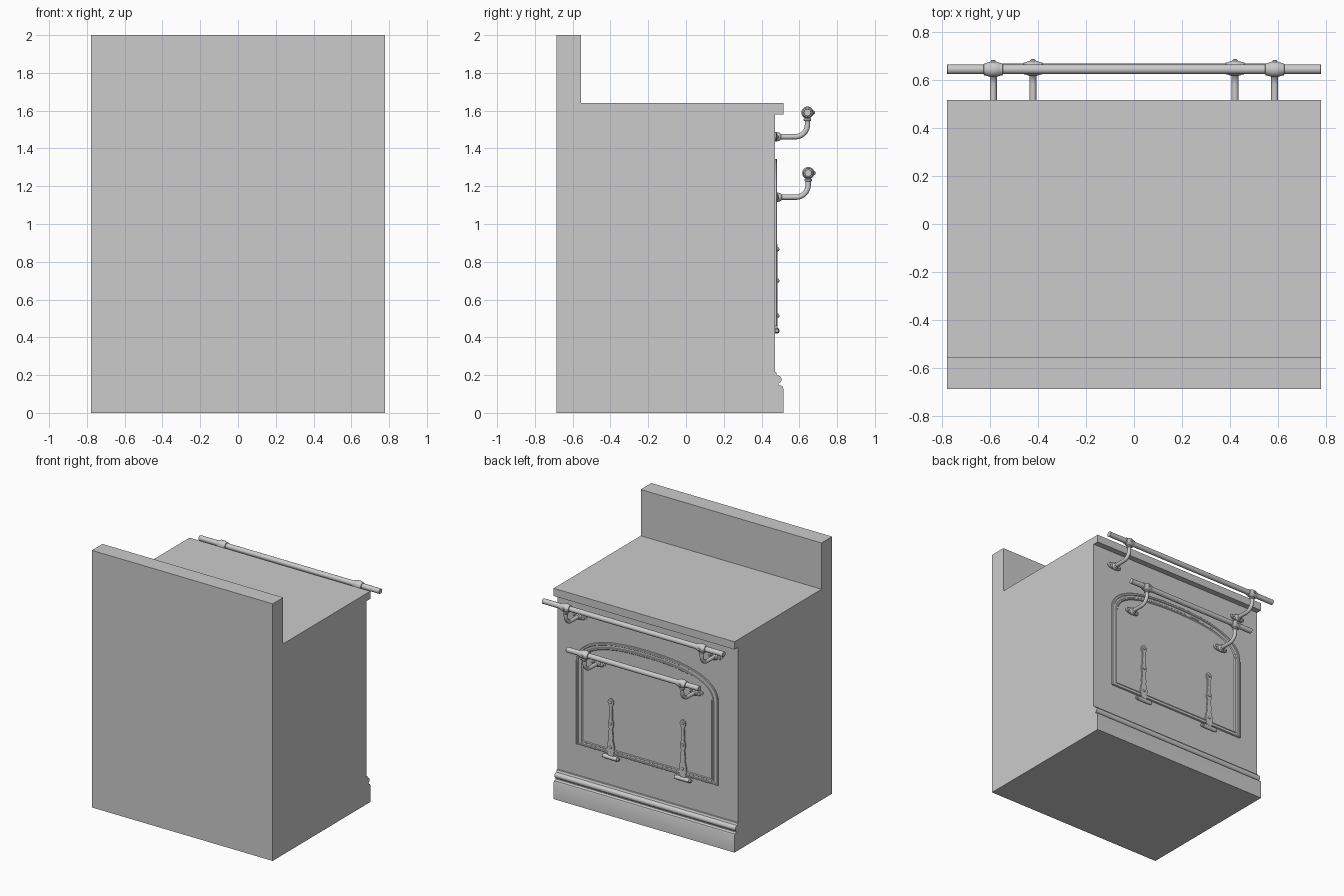
import bpy, bmesh, math
from mathutils import Vector, Matrix

if "Cube" in bpy.data.objects:
    bpy.data.objects.remove(bpy.data.objects["Cube"])


def finish(name, bm, smooth=True):
    bmesh.ops.recalc_face_normals(bm, faces=bm.faces)
    me = bpy.data.meshes.new(name)
    bm.to_mesh(me)
    bm.free()
    ob = bpy.data.objects.new(name, me)
    bpy.context.collection.objects.link(ob)
    bpy.ops.object.select_all(action='DESELECT')
    ob.select_set(True)
    bpy.context.view_layer.objects.active = ob
    if smooth:
        bpy.ops.object.shade_smooth_by_angle(angle=math.radians(35))
    return ob


def extrude(name, pts, vec):
    bm = bmesh.new()
    face = bm.faces.new([bm.verts.new(p) for p in pts])
    new = bmesh.ops.extrude_face_region(bm, geom=[face])['geom']
    bmesh.ops.translate(bm, vec=vec, verts=[v for v in new if isinstance(v, bmesh.types.BMVert)])
    return finish(name, bm)


def lathe(name, profile, loc, axis, scale=(1, 1, 1), n=20):
    """Revolve (radius, height) pairs around an axis, with flat caps."""
    bm = bmesh.new()
    rot = Vector((0, 0, 1)).rotation_difference(Vector(axis)).to_matrix()
    size = Matrix.Diagonal(scale)
    rings = [[bm.verts.new(size @ rot @ Vector((r * math.cos(2 * math.pi * i / n),
              r * math.sin(2 * math.pi * i / n), h)) + Vector(loc)) for i in range(n)]
             for r, h in profile]
    for a, b in zip(rings, rings[1:]):
        for i in range(n):
            bm.faces.new((a[i], a[(i + 1) % n], b[(i + 1) % n], b[i]))
    bm.faces.new(rings[0])
    bm.faces.new(rings[-1])
    return finish(name, bm)


def dome(name, r, loc):
    return lathe(name, [(r, -0.004), (r, r * 0.2), (r * 0.8, r * 0.6), (r * 0.3, r * 0.85)],
                 loc, (0, 1, 0), n=14)


X = Vector((1, 0, 0))

# Stove body: splashback, overhanging top and moulded plinth in one side profile
profile = [(-.685, 0), (.515, 0), (.515, .13), (.51, .142), (.49, .148), (.49, .155)]
profile += [(.484 + .022 * math.cos(t), .177 + .022 * math.sin(t))
            for t in [math.radians(a) for a in range(-70, 91, 20)]]
profile += [(.48, .205), (.478, .215), (.47, .217), (.47, 1.58), (.515, 1.58), (.515, 1.64),
            (-.555, 1.64), (-.555, 2), (-.685, 2)]
extrude('stove_body', [(-.778, y, z) for y, z in profile], X * 1.556)


# Arched oven door: nested outlines step inwards to form the moulded frame
def outline(inset, n=40):
    a, b, spring, power = .61 - inset, .245 - inset, 1.10, 2.4
    pts = [(a, .46 + inset * .7)]
    for i in range(n + 1):
        t = math.pi * i / n
        c, s = math.cos(t), max(math.sin(t), 0)
        pts.append((math.copysign(abs(c) ** (2 / power), c) * a, spring + b * s ** (2 / power)))
    return pts + [(-a, .46 + inset * .7)]


bm = bmesh.new()
steps = [(0, .465), (0, .479), (.004, .483), (.016, .483), (.02, .478), (.036, .478),
         (.04, .482), (.05, .482), (.056, .475)]
loops = [[bm.verts.new((x, y, z)) for x, z in outline(i)] for i, y in steps]
for a, b in zip(loops, loops[1:]):
    for i in range(len(a)):
        j = (i + 1) % len(a)
        bm.faces.new((a[i], a[j], b[j], b[i]))
bm.faces.new(loops[-1])
bm.faces.new(loops[0])
finish('oven_door', bm)

# Strap hinges with barrel and rivets
strap = [(.02, .44), (.026, .47), (.032, .515), (.026, .55), (.018, .57), (.021, .60), (.014, .66),
         (.02, .68), (.024, .70), (.02, .72), (.012, .735), (.015, .76), (.011, .835),
         (.02, .847), (.025, .866), (.018, .885), (.006, .894)]
for s in (-1, 1):
    x = .31 * s
    side = 'left' if s < 0 else 'right'
    pts = [(x + w, .474, z) for w, z in strap] + [(x - w, .474, z) for w, z in reversed(strap)]
    extrude('hinge_strap_' + side, pts, Vector((0, .011, 0)))
    lathe('hinge_barrel_' + side,
          [(.008, -.072), (.013, -.068), (.013, -.058), (.016, -.056), (.016, .056),
           (.013, .058), (.013, .068), (.008, .072)], (x, .48, .435), X, n=16)
    for z in (.515, .70, .866):
        dome('hinge_rivet_' + side, .011, (x, .485, z))


# Rail handle: bar, collars, swan-neck brackets and oval wall plates
def rail(name, half, bx, wall, y, z, drop):
    lathe(name + '_bar', [(.018, -half), (.02, -half + .002), (.02, half - .002), (.018, half)],
          (0, y, z), X)
    for s in (-1, 1):
        x, zw = bx * s, z - drop
        lathe(name + '_collar', [(.021, -.04), (.025, -.038), (.025, -.032), (.028, -.024),
              (.032, -.012), (.032, .012), (.028, .024), (.025, .032), (.025, .038), (.021, .04)],
              (x, y, z), X)
        dome(name + '_collar_knob', .01, (x, y + .031, z))
        # bracket tube swept through a quarter bend
        r = .065
        path = [(x, wall, zw)]
        path += [(x, y - r + r * math.sin(t), zw + r - r * math.cos(t))
                 for t in [math.pi / 2 * i / 10 for i in range(11)]]
        path.append((x, y, z - .01))
        bm = bmesh.new()
        n, rings = 14, []
        for i, p in enumerate(path):
            d = (Vector(path[min(i + 1, len(path) - 1)]) - Vector(path[max(i - 1, 0)])).normalized()
            up = d.cross(X)
            rings.append([bm.verts.new(Vector(p) + .0145 * (X * math.cos(2 * math.pi * k / n)
                          + up * math.sin(2 * math.pi * k / n))) for k in range(n)])
        for a, b in zip(rings, rings[1:]):
            for k in range(n):
                bm.faces.new((a[k], a[(k + 1) % n], b[(k + 1) % n], b[k]))
        bm.faces.new(rings[0])
        bm.faces.new(rings[-1])
        finish(name + '_bracket', bm)
        lathe(name + '_bracket_neck', [(.015, -.018), (.02, -.014), (.02, -.006), (.015, 0)],
              (x, y, z - .028), (0, 0, 1))
        lathe(name + '_wall_boss', [(.026, 0), (.026, .012), (.022, .018), (.021, .026), (.015, .032)],
              (x, wall, zw), (0, 1, 0))
        lathe(name + '_wall_plate', [(.026, -.004), (.026, .007), (.023, .011)],
              (x, wall, zw), (0, 1, 0), scale=(2.4, 1, 1), n=28)
        for e in (-1, 1):
            dome(name + '_plate_screw', .009, (x + .043 * e, wall + .011, zw))


rail('upper_rail', .778, .585, .47, .643, 1.59, .128)
rail('door_handle', .57, .42, .475, .647, 1.27, .128)
